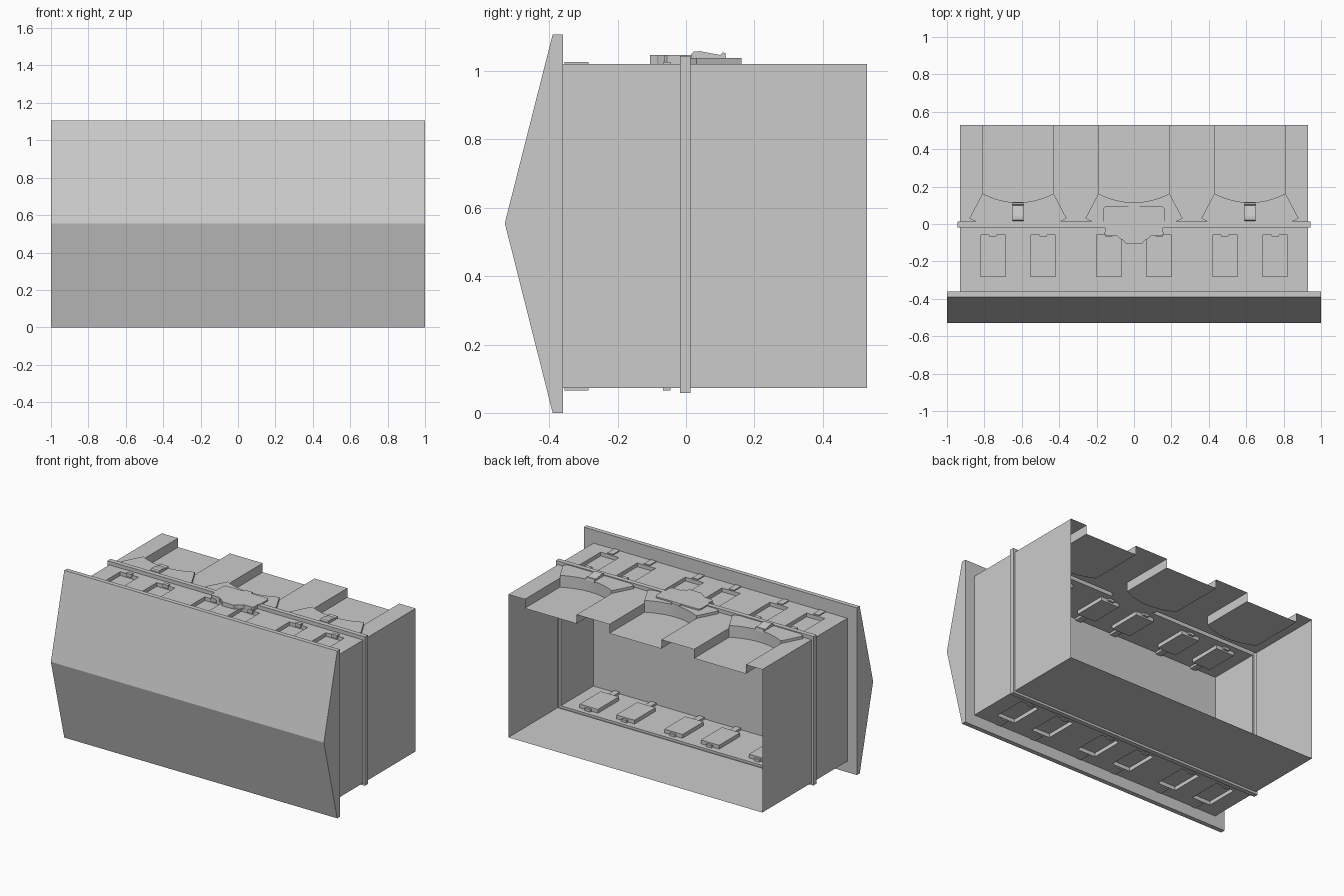
import bpy, bmesh

if "Cube" in bpy.data.objects:
    bpy.data.objects.remove(bpy.data.objects["Cube"])

W, Y0, Y1, ZB, ZT = 0.93, -0.36, 0.53, 0.073, 1.02   # box half width, depth range, height range
R0, R1 = -0.018, 0.013                               # rib depth range
CENTRES = (-0.62, 0.0, 0.62)
POCKETS = [(c + s - 0.067, c + s + 0.067) for c in CENTRES for s in (-0.134, 0.134)]


def finish(bm, name):
    bmesh.ops.remove_doubles(bm, verts=bm.verts, dist=1e-5)
    bmesh.ops.recalc_face_normals(bm, faces=bm.faces)
    me = bpy.data.meshes.new(name)
    bm.to_mesh(me)
    bm.free()
    ob = bpy.data.objects.new(name, me)
    bpy.context.collection.objects.link(ob)
    return ob


def face(bm, *pts):
    bm.faces.new([bm.verts.new(p) for p in pts])


def prism(name, pts, axis, a, b):
    """Extrude a 2D outline along x (points are y, z) or z (points are x, y)."""
    bm = bmesh.new()
    put = (lambda p, t: (t, *p)) if axis == 'x' else (lambda p, t: (*p, t))
    lo = [bm.verts.new(put(p, a)) for p in pts]
    hi = [bm.verts.new(put(p, b)) for p in pts]
    bm.faces.new(lo)
    bm.faces.new(hi)
    n = len(pts)
    for i in range(n):
        j = (i + 1) % n
        bm.faces.new((lo[i], lo[j], hi[j], hi[i]))
    return finish(bm, name)


def box(name, x0, x1, y0, y1, z0, z1):
    return prism(name, [(x0, y0), (x1, y0), (x1, y1), (x0, y1)], 'z', z0, z1)


def arc(c, n=16):
    """Shallow curve at the front of each thumb recess."""
    return [(c + 0.19 * t, 0.115 + 0.048 * t * t)
            for t in (2 * i / n - 1 for i in range(n + 1))]


def pocket_panel(bm, z, zp):
    """Front strip of the top or bottom with six sunken pockets."""
    xs = [-W] + [x for p in POCKETS for x in p] + [W]
    ys = [Y0, -0.28, -0.06, R0]
    for i in range(len(xs) - 1):
        for j in range(3):
            a, b, c, d = xs[i], xs[i + 1], ys[j], ys[j + 1]
            sunk = i % 2 == 1 and j == 1
            h = zp if sunk else z
            ring = [(a, c), (b, c), (b, d), (a, d)]
            face(bm, *[(x, y, h) for x, y in ring])
            if sunk:
                for k in range(4):
                    p, q = ring[k], ring[(k + 1) % 4]
                    face(bm, (*p, z), (*q, z), (*q, zp), (*p, zp))


# front plate with a ridge across the middle
prism("front_plate", [(-0.36, 0), (-0.39, 0), (-0.53, 0.555), (-0.39, 1.107), (-0.36, 1.107)],
      'x', -1, 1)

# thin open-backed shell: sides and bottom
bm = bmesh.new()
for s in (-W, W):
    for a, b in ((Y0, R0), (R1, Y1)):
        face(bm, (s, a, ZB), (s, b, ZB), (s, b, ZT), (s, a, ZT))
face(bm, (-W, R1, ZB), (W, R1, ZB), (W, Y1, ZB), (-W, Y1, ZB))
pocket_panel(bm, ZB, ZB + 0.025)
pocket_panel(bm, ZT, ZT - 0.025)

# rear top with three lowered thumb recesses
ZF = 0.96
edge = -W
for c in CENTRES:
    pts = arc(c)
    l, r = pts[0], pts[-1]
    face(bm, (edge, R1, ZT), (l[0], R1, ZT), (l[0], Y1, ZT), (edge, Y1, ZT))
    for (xa, ya), (xb, yb) in zip(pts, pts[1:]):
        face(bm, (xa, R1, ZT), (xb, R1, ZT), (xb, yb, ZT), (xa, ya, ZT))
        face(bm, (xa, ya, ZT), (xb, yb, ZT), (xb, yb, ZF), (xa, ya, ZF))
        face(bm, (xa, ya, ZF), (xb, yb, ZF), (xb, Y1, ZF), (xa, Y1, ZF))
    for x, y in (l, r):
        face(bm, (x, y, ZF), (x, Y1, ZF), (x, Y1, ZT), (x, y, ZT))
    edge = r[0]
face(bm, (edge, R1, ZT), (W, R1, ZT), (W, Y1, ZT), (edge, Y1, ZT))
finish(bm, "box_shell")

# hollow rib running round the shell
bm = bmesh.new()
inner = [(-W, ZB), (W, ZB), (W, ZT), (-W, ZT)]
outer = [(-0.943, 0.058), (0.943, 0.058), (0.943, 1.044), (-0.943, 1.044)]
for k in range(4):
    (ax, az), (bx, bz) = inner[k], inner[(k + 1) % 4]
    (cx, cz), (dx, dz) = outer[k], outer[(k + 1) % 4]
    for y in (R0, R1):
        face(bm, (ax, y, az), (bx, y, bz), (dx, y, dz), (cx, y, cz))
    face(bm, (cx, R0, cz), (dx, R0, dz), (dx, R1, dz), (cx, R1, cz))
finish(bm, "rib")

# raised flares and catches in front of the recesses
for c in CENTRES:
    prism("recess_flare", [(c - 0.225, R1), (c - 0.26, 0.03)] + arc(c)
          + [(c + 0.26, 0.03), (c + 0.225, R1)], 'z', ZT, 1.038)
    if c:
        prism("catch", [(0.015, 1.03), (0.015, 1.05), (0.022, 1.057), (0.04, 1.058),
                        (0.1, 1.047), (0.108, 1.055), (0.115, 1.052), (0.118, 1.03)],
              'x', c - 0.03, c + 0.03)
    else:
        box("centre_catch", -0.03, 0.03, 0.05, 0.115, 1.03, 1.045)

# stepped centre badge
half = [(0.045, -0.105), (0.06, -0.085), (0.075, -0.08), (0.09, -0.065), (0.145, -0.065),
        (0.157, -0.055), (0.155, -0.012), (0.165, 0.0), (0.165, 0.08), (0.155, 0.094)]
prism("centre_badge", half + [(-x, y) for x, y in reversed(half)], 'z', ZT, 1.047)

# small tabs and lips around each pocket, top and bottom
for a, b in POCKETS:
    m = (a + b) / 2
    for z0, z1 in ((ZT - 0.015, ZT + 0.007), (ZB - 0.007, ZB + 0.015)):
        box("pocket_tab", m - 0.02, m + 0.02, -0.355, -0.285, z0, z1)
        box("pocket_lip", m - 0.02, m + 0.02, -0.068, -0.045, z0, z1)
